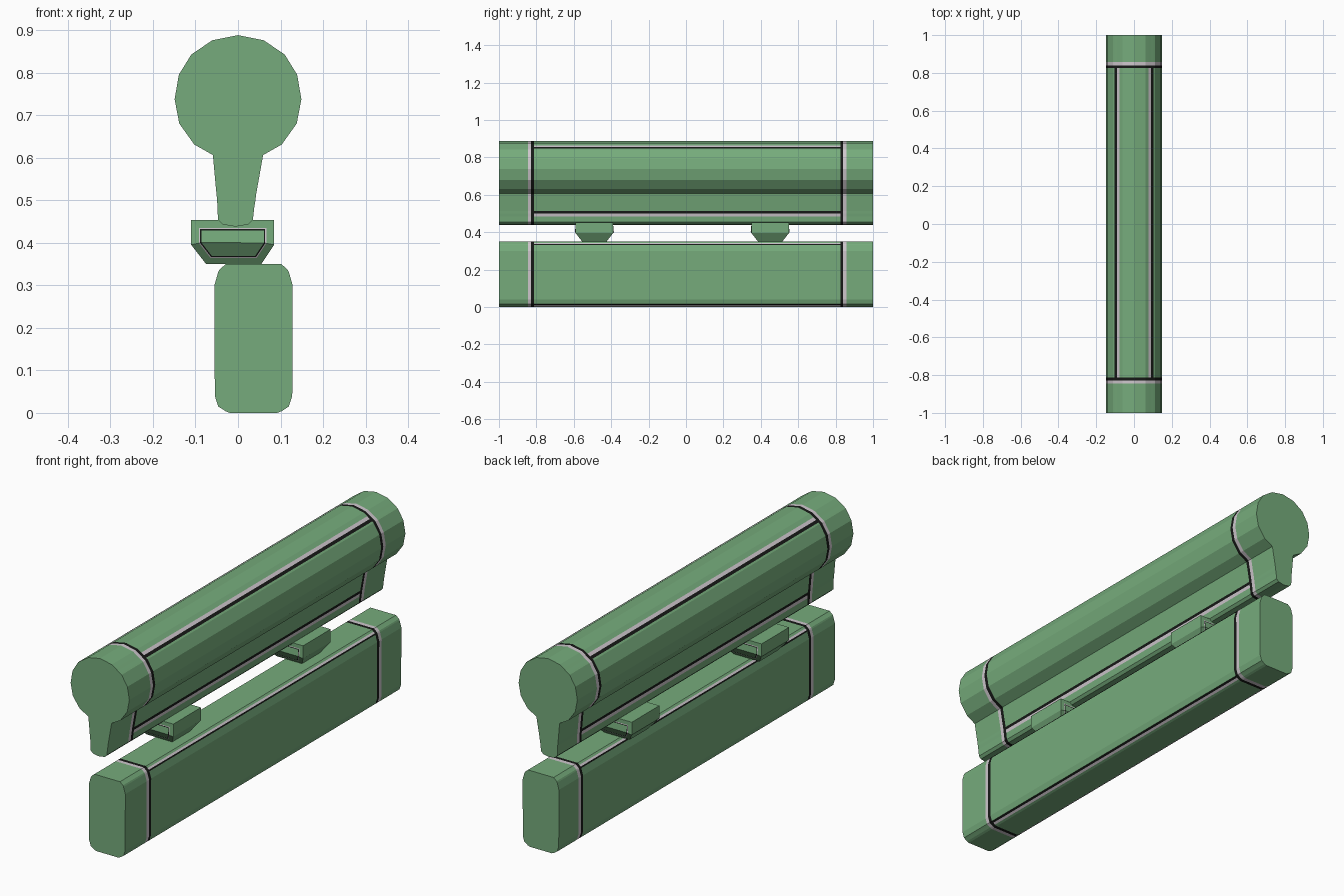
import bpy, bmesh

if "Cube" in bpy.data.objects:
    bpy.data.objects.remove(bpy.data.objects["Cube"])

def mat(name, rgb):
    m = bpy.data.materials.new(name)
    m.diffuse_color = (*rgb, 1)
    m.use_nodes = True
    m.node_tree.nodes["Principled BSDF"].inputs["Base Color"].default_value = m.diffuse_color
    return m

MATS = [mat("green", (0.18, 0.41, 0.20)),
        mat("pale_grey", (0.62, 0.57, 0.61)),
        mat("black", (0.008, 0.009, 0.008))]
GREEN, GREY, BLACK = 0, 1, 2

def finish(bm, name):
    bmesh.ops.recalc_face_normals(bm, faces=bm.faces)
    me = bpy.data.meshes.new(name)
    bm.to_mesh(me)
    bm.free()
    for m in MATS:
        me.materials.append(m)
    ob = bpy.data.objects.new(name, me)
    bpy.context.collection.objects.link(ob)
    return ob

# stations along the length, with the colour of each section after it
STATIONS = [(-1, GREEN), (-0.845, GREY), (-0.828, BLACK), (-0.812, None),
            (0.825, BLACK), (0.840, GREY), (0.858, GREEN), (1, GREEN)]

def beam(name, half):
    """Extrude a mirrored half profile: (half width, z, centre x, stripe colour below)."""
    pts, tags = [], []
    for hw, z, c, t in half:
        pts.append((c + hw, z))
        tags.append(t)
    n = len(half)
    for i in range(n - 1, -1, -1):
        hw, z, c, t = half[i]
        if hw > 0:
            pts.append((c - hw, z))
            tags.append(half[i - 1][3] if i else GREEN)
        elif i == n - 1:
            tags[-1] = half[i - 1][3]
    bm = bmesh.new()
    rings = [[bm.verts.new((x, y, z)) for x, z in pts] for y, _ in STATIONS]
    m = len(pts)
    for k in range(len(rings) - 1):
        for i in range(m):
            j = (i + 1) % m
            f = bm.faces.new((rings[k][i], rings[k][j], rings[k + 1][j], rings[k + 1][i]))
            col = STATIONS[k][1]
            f.material_index = tags[i] if col is None else col
    bm.faces.new(rings[0])
    bm.faces.new(rings[-1])
    return finish(bm, name)

# upper keyhole beam: round tube with a tapering neck
beam("upper_round_beam", [
    (0, 0.888, 0, GREEN), (0.060, 0.876, 0, GREEN),
    (0.078, 0.864, 0, GREY), (0.091, 0.855, 0, BLACK), (0.103, 0.847, 0, GREEN),
    (0.110, 0.842, 0, GREEN), (0.139, 0.795, 0, GREEN), (0.149, 0.737, 0, GREEN),
    (0.138, 0.680, 0, GREEN), (0.103, 0.631, 0, GREEN), (0.059, 0.606, 0, GREEN),
    (0.0465, 0.513, -0.004, BLACK), (0.0450, 0.500, -0.004, GREY),
    (0.0435, 0.485, -0.005, GREEN),
    (0.041, 0.454, -0.006, GREEN), (0.030, 0.443, -0.006, GREEN),
    (0, 0.438, -0.006, GREEN)])

# lower rounded bar
C = 0.0365
beam("lower_bar", [
    (0.065, 0.350, C, GREEN), (0.073, 0.343, C, GREY), (0.080, 0.337, C, BLACK),
    (0.083, 0.331, C, GREEN), (0.092, 0.300, C, GREEN),
    (0.091, 0.040, C, GREEN), (0.083, 0.015, C, BLACK), (0.075, 0.010, C, GREY),
    (0.066, 0.004, C, GREEN), (0.056, 0.0, C, GREEN)])

# two tapered clips joining the beams, with outlined end faces
def clip(name, yc):
    bm = bmesh.new()
    levels = [(-0.075, 0.055, 0.065, 0.350), (-0.110, 0.085, 0.100, 0.395),
              (-0.110, 0.085, 0.100, 0.453)]
    rings = [[bm.verts.new(p) for p in ((a, yc - h, z), (b, yc - h, z),
                                        (b, yc + h, z), (a, yc + h, z))]
             for a, b, h, z in levels]
    ends = {0: [], 2: []}
    for k in range(2):
        for i in range(4):
            j = (i + 1) % 4
            f = bm.faces.new((rings[k][i], rings[k][j], rings[k + 1][j], rings[k + 1][i]))
            if i in ends:
                ends[i].append(f)
    bm.faces.new(rings[0])
    bm.faces.new(rings[-1])
    bmesh.ops.recalc_face_normals(bm, faces=bm.faces)
    for faces in ends.values():
        for width, col in ((0.018, GREEN), (0.003, GREY), (0.003, BLACK)):
            res = bmesh.ops.inset_region(bm, faces=faces, thickness=width,
                                         use_even_offset=True)
            for f in res["faces"]:
                f.material_index = col
    finish(bm, name)

clip("front_clip", -0.49)
clip("rear_clip", 0.45)
